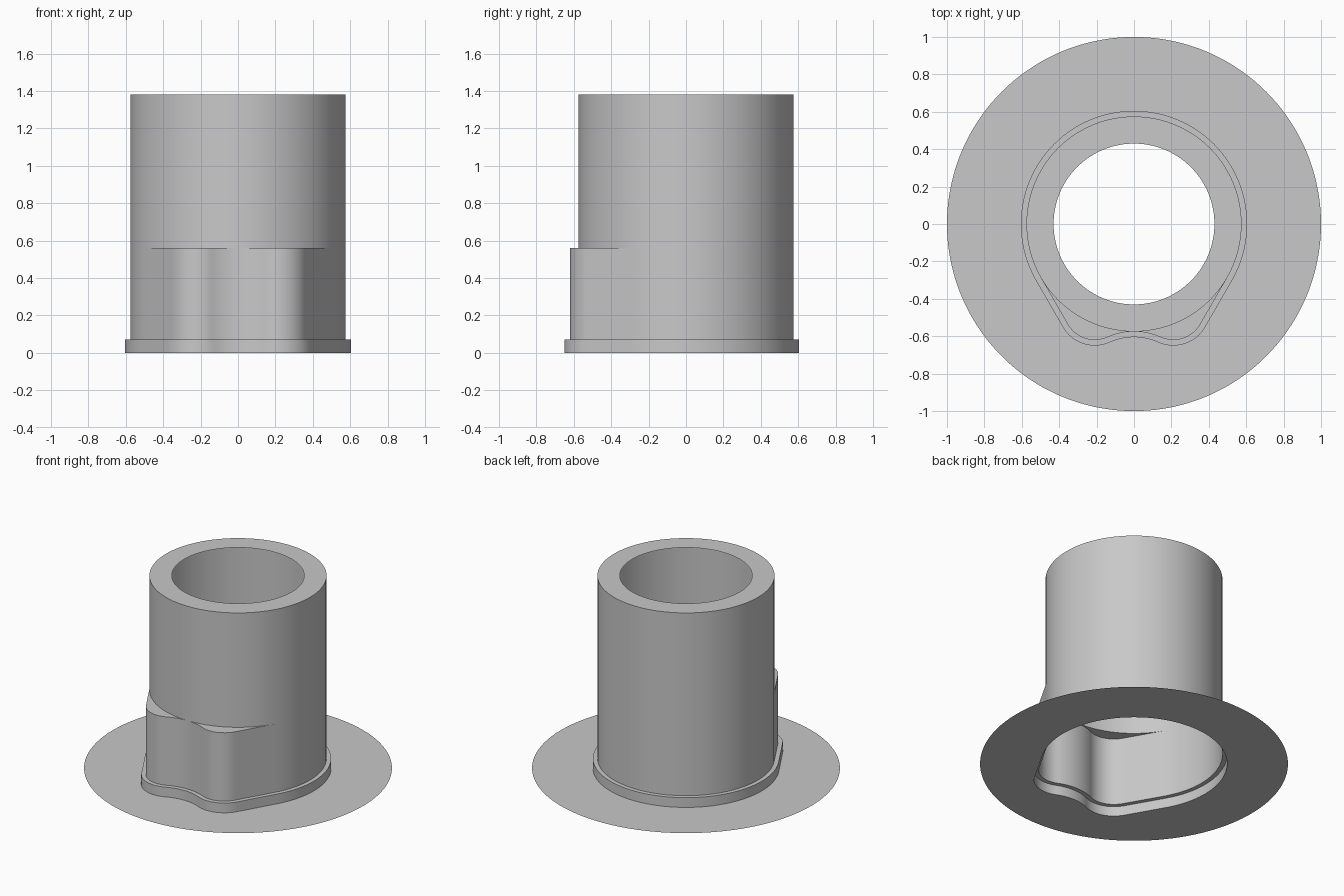
import bpy, bmesh, math
from math import cos, sin, atan2, radians, pi

if "Cube" in bpy.data.objects:
    bpy.data.objects.remove(bpy.data.objects["Cube"], do_unlink=True)

TUBE_R, HOLE_R, DISC_R = 0.575, 0.43, 1.0
COLLAR_OFFSET = 0.03
COLLAR_Z, LOBE_Z, TOP_Z = 0.07, 0.56, 1.38

grey = bpy.data.materials.new("plain_grey")
grey.use_nodes = True
grey.diffuse_color = (0.58, 0.58, 0.58, 1)
grey.node_tree.nodes["Principled BSDF"].inputs["Base Color"].default_value = grey.diffuse_color


def arc(cx, cy, r, start, end, steps):
    angles = [start + (end - start) * i / steps for i in range(steps + 1)]
    return [(cx + r * cos(a), cy + r * sin(a)) for a in angles]


def outline(offset=0.0):
    """Round outline with two front lobes, grown outwards by offset."""
    lobe_x, lobe_low, tangent = 0.21, 0.62, radians(-30)
    # Lobe radius makes the flank tangent to both the lobe and the tube
    r = 2 * (TUBE_R - lobe_x * cos(tangent) - lobe_low / 2)
    cy = r - lobe_low
    # Radius of the hollow between the lobes, tangent to both of them
    k = TUBE_R + cy
    q = (lobe_x ** 2 + k ** 2 - r ** 2) / (2 * (r - k))
    a0 = atan2(-TUBE_R - q - cy, -lobe_x)
    half = arc(0, -TUBE_R - q, q - offset, pi / 2, a0 + pi, 10)
    half += arc(lobe_x, cy, r + offset, a0, tangent, 18)[1:]
    back = arc(0, 0, TUBE_R + offset, tangent, pi / 2, 48)
    (x0, y0), (x1, y1) = half[-1], back[0]
    half += [(x0 + (x1 - x0) * i / 10, y0 + (y1 - y0) * i / 10) for i in range(1, 10)]
    half += back
    return half + [(-x, y) for x, y in half[-2:0:-1]]


def circle(radius, guide):
    """Circle whose points lie at the same angles as the guide outline."""
    return [(radius * cos(a), radius * sin(a)) for a in (atan2(y, x) for x, y in guide)]


def sheet(name, *rings):
    """Surface spanning successive (outline, height) rings."""
    bm = bmesh.new()
    loops = [[bm.verts.new((x, y, z)) for x, y in pts] for pts, z in rings]
    for low, high in zip(loops, loops[1:]):
        n = len(low)
        for i in range(n):
            j = (i + 1) % n
            bm.faces.new((low[i], low[j], high[j], high[i]))
    bmesh.ops.remove_doubles(bm, verts=bm.verts[:], dist=0.0002)
    mesh = bpy.data.meshes.new(name)
    bm.to_mesh(mesh)
    bm.free()
    mesh.materials.append(grey)
    obj = bpy.data.objects.new(name, mesh)
    bpy.context.collection.objects.link(obj)
    bpy.ops.object.select_all(action="DESELECT")
    obj.select_set(True)
    bpy.context.view_layer.objects.active = obj
    bpy.ops.object.shade_smooth_by_angle(angle=radians(30))


body = outline()
collar = outline(COLLAR_OFFSET)
tube = circle(TUBE_R, body)

# Thin round flange, open under the collar
sheet("base_flange", (circle(DISC_R, collar), 0), (collar, 0))
# Low collar with its narrow ledge
sheet("collar", (collar, 0), (collar, COLLAR_Z), (body, COLLAR_Z))
# Lobed lower wall and the flat roofs of the lobes
sheet("lobed_body", (body, COLLAR_Z), (body, LOBE_Z), (tube, LOBE_Z))
# Round upper wall
sheet("upper_tube", (tube, LOBE_Z), (tube, TOP_Z))
# Flat top rim around the opening
sheet("top_rim", (tube, TOP_Z), (circle(HOLE_R, tube), TOP_Z))
